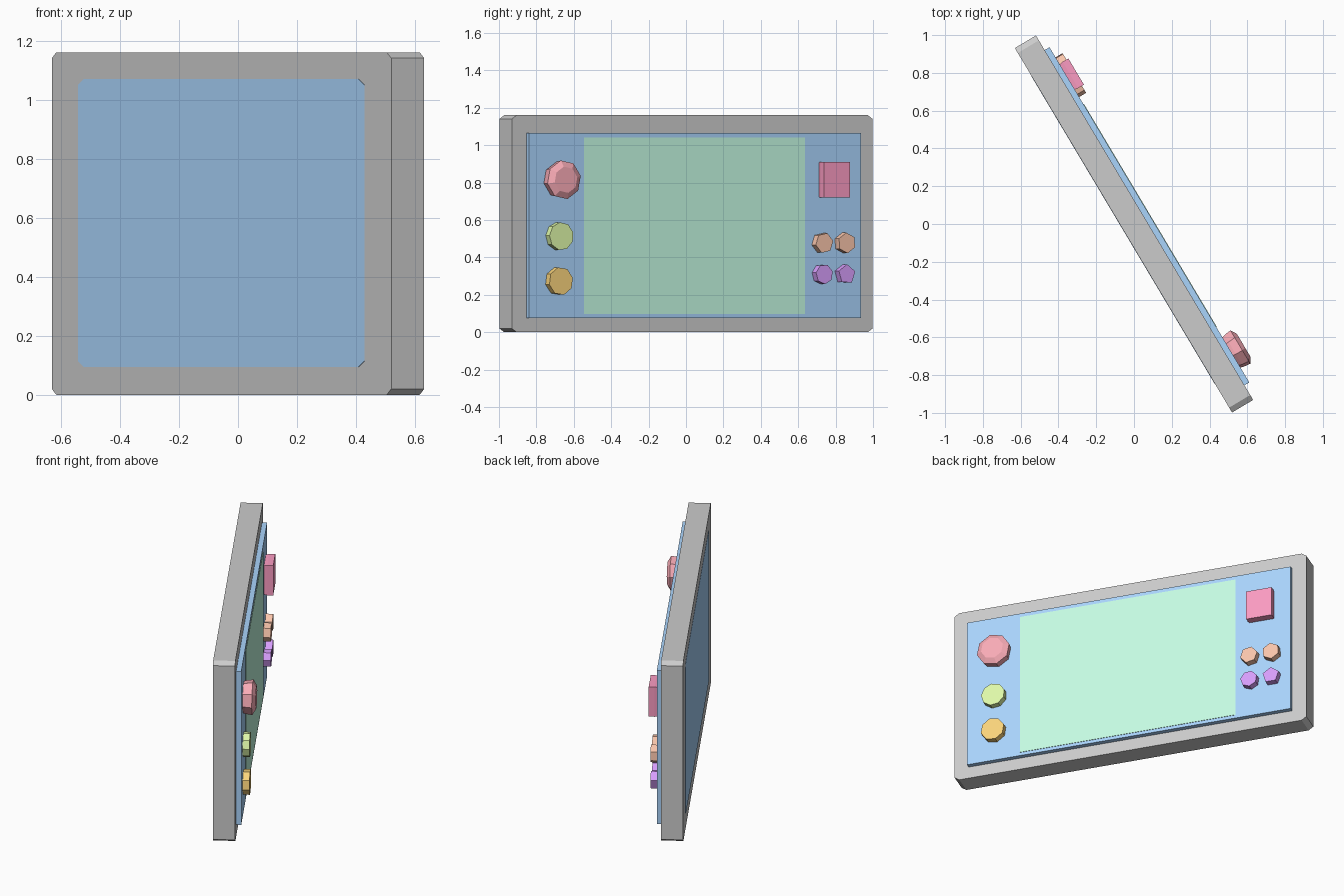
import bpy, bmesh, math

if "Cube" in bpy.data.objects:
    bpy.data.objects.remove(bpy.data.objects["Cube"])

YAW = math.atan2(-0.859, 0.512)   # the slab stands turned about the vertical


def colour(name, rgb):
    m = bpy.data.materials.new(name)
    m.diffuse_color = (*rgb, 1)
    m.use_nodes = True
    m.node_tree.nodes["Principled BSDF"].inputs["Base Color"].default_value = m.diffuse_color
    return m


BLUE = colour("blue", (0.40, 0.66, 0.98))
GREEN = colour("green", (0.56, 0.97, 0.77))
RED = colour("red", (0.95, 0.41, 0.47))
LIME = colour("lime", (0.74, 0.95, 0.40))
ORANGE = colour("orange", (0.96, 0.66, 0.20))
PINK = colour("pink", (0.97, 0.33, 0.54))
CORAL = colour("coral", (0.95, 0.56, 0.41))
PURPLE = colour("purple", (0.68, 0.34, 0.97))


def loft(name, centre, outline, layers, mat=None):
    """Stack copies of an outline (s, z) at (depth, scale) layers, capped."""
    bm = bmesh.new()
    rings = [[bm.verts.new((-(centre[0] + s * k), h, centre[1] + z * k))
              for s, z in outline] for h, k in layers]
    n = len(outline)
    for a, b in zip(rings, rings[1:]):
        for i in range(n):
            j = (i + 1) % n
            bm.faces.new((a[i], a[j], b[j], b[i]))
    bm.faces.new(rings[0])
    bm.faces.new(rings[-1])
    bmesh.ops.recalc_face_normals(bm, faces=bm.faces)
    me = bpy.data.meshes.new(name)
    bm.to_mesh(me)
    bm.free()
    ob = bpy.data.objects.new(name, me)
    ob.rotation_euler.z = YAW
    bpy.context.collection.objects.link(ob)
    if mat:
        me.materials.append(mat)
    return ob


def rect(w, h, cx=0, cz=0):
    """Rectangle of half sizes w, h with optional cut corners."""
    if not cx:
        return [(-w, -h), (w, -h), (w, h), (-w, h)]
    return [(-w + cx, -h), (w - cx, -h), (w, -h + cz), (w, h - cz),
            (w - cx, h), (-w + cx, h), (-w, h - cz), (-w, -h + cz)]


def ngon(n, r, turn=0):
    return [(r * math.cos(turn + i * math.tau / n),
             r * math.sin(turn + i * math.tau / n)) for i in range(n)]


# body slab, back panel, raised front plate and screen
loft("body", (0, 0.58), rect(1.123, 0.58, 0.03, 0.02), [(-0.065, 1), (0.065, 1)])
loft("back_panel", (0, 0.582), rect(0.947, 0.488, 0.04, 0.02),
     [(-0.0665, 1), (-0.05, 1)], BLUE)
loft("front_plate", (0, 0.571), rect(1.033, 0.494), [(0.05, 1), (0.095, 1)], BLUE)
loft("screen", (-0.006, 0.569), rect(0.687, 0.471), [(0.08, 1), (0.098, 1)], GREEN)

# left side: thumb knob and two round buttons
loft("thumb_knob", (-0.848, 0.815), ngon(8, 0.105, 0.2),
     [(0.08, 0.86), (0.11, 0.95), (0.15, 1), (0.17, 0.68)], RED)
loft("upper_round_button", (-0.855, 0.513), ngon(9, 0.075, 0.3),
     [(0.08, 1), (0.135, 1)], LIME)
loft("lower_round_button", (-0.858, 0.273), ngon(8, 0.075, 0.25),
     [(0.08, 1), (0.135, 1)], ORANGE)

# right side: square pad and four small buttons
loft("square_pad", (0.85, 0.815), rect(0.081, 0.096),
     [(0.08, 0.93), (0.115, 1), (0.15, 1)], PINK)
for i, s in enumerate((0.78, 0.92)):
    loft(f"coral_button_{i + 1}", (s, 0.477), ngon(6, 0.055, 0.2 + 0.4 * i),
         [(0.08, 1), (0.138, 1)], CORAL)
    loft(f"purple_button_{i + 1}", (s, 0.31), ngon(7 - 2 * i, 0.053, 0.3),
         [(0.08, 1), (0.138, 1)], PURPLE)
